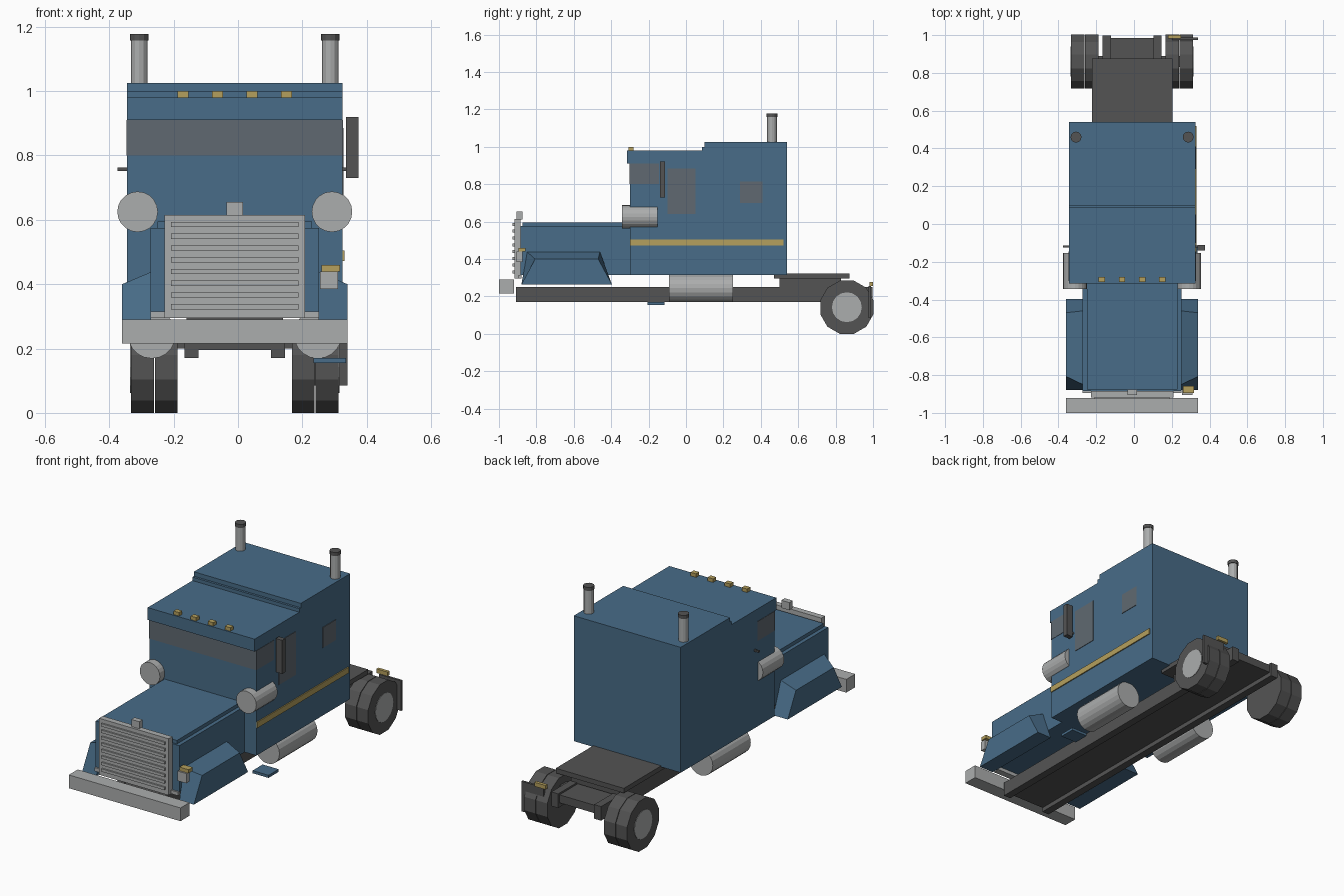
import bpy, bmesh, math
from mathutils import Matrix, Vector

if "Cube" in bpy.data.objects:
    bpy.data.objects.remove(bpy.data.objects["Cube"])

MID = -0.01  # centre line of the truck body


def material(name, *rgb):
    mat = bpy.data.materials.new(name)
    mat.use_nodes = True
    mat.diffuse_color = (*rgb, 1)
    shader = next(n for n in mat.node_tree.nodes if n.type == "BSDF_PRINCIPLED")
    shader.inputs["Base Color"].default_value = (*rgb, 1)
    return mat


blue = material("blue paint", .065, .15, .246)
chrome = material("light metal", .41, .42, .42)
dark = material("dark grey", .088, .088, .088)
amber = material("amber", .46, .35, .11)
glass = material("window grey", .117, .141, .165)


def finish(bm, name, mat):
    bmesh.ops.recalc_face_normals(bm, faces=bm.faces)
    mesh = bpy.data.meshes.new(name)
    bm.to_mesh(mesh)
    bm.free()
    mesh.materials.append(mat)
    obj = bpy.data.objects.new(name, mesh)
    bpy.context.collection.objects.link(obj)
    return obj


def box(name, mat, x, y, z):
    """Axis-aligned box from its x, y and z ranges."""
    bm = bmesh.new()
    bmesh.ops.create_cube(bm, size=1)
    for v in bm.verts:
        v.co = Vector(r[0] + (t + .5) * (r[1] - r[0]) for r, t in zip((x, y, z), v.co))
    return finish(bm, name, mat)


def wide(half):
    """Range across the body, centred on its middle line."""
    return (MID - half, MID + half)


def sided(side, inner, outer):
    return tuple(sorted((MID + side * inner, MID + side * outer)))


def cylinder(name, mat, centre, radius, length, axis, sides, turn=0.0):
    bm = bmesh.new()
    bmesh.ops.create_cone(bm, cap_ends=True, segments=sides, radius1=radius,
                          radius2=radius, depth=length)
    spin = Matrix.Rotation(turn, 4, "Z")
    tilt = {"x": Matrix.Rotation(math.pi / 2, 4, "Y"),
            "y": Matrix.Rotation(math.pi / 2, 4, "X"),
            "z": Matrix.Identity(4)}[axis]
    bm.transform(Matrix.Translation(centre) @ tilt @ spin)
    return finish(bm, name, mat)


def fender(name, side):
    """Trapezoid fender whose top slopes down towards the outside."""
    bm = bmesh.new()
    inner = [(-.88, .263), (-.85, .438), (-.46, .438), (-.396, .263)]
    outer = [(-.88, .263), (-.807, .4), (-.47, .4), (-.396, .263)]
    rings = [[bm.verts.new((MID + side * reach, y, z)) for y, z in ring]
             for reach, ring in ((.26, inner), (.35, outer))]
    for ring in rings:
        bm.faces.new(ring)
    for i in range(len(inner)):
        j = (i + 1) % len(inner)
        bm.faces.new((rings[0][i], rings[0][j], rings[1][j], rings[1][i]))
    return finish(bm, name, blue)


# Cab and sleeper
box("cab_body", blue, wide(.335), (-.3, .54), (.315, .97))
box("cab_roof_visor", blue, wide(.335), (-.315, .1), (.91, .98))
box("sleeper_roof_ledge", blue, wide(.335), (.085, .54), (.96, 1.0))
box("sleeper_roof", blue, wide(.335), (.098, .54), (.98, 1.025))

# Wraparound windscreen and side windows
box("windscreen_front", glass, wide(.337), (-.303, -.298), (.8, .91))
for side, label in ((1, "left"), (-1, "right")):
    box(f"windscreen_{label}", glass, sided(side, .333, .337), (-.3, -.145), (.8, .91))
box("door_window", glass, sided(1, .333, .338), (-.1, .05), (.64, .885))
box("sleeper_window", glass, sided(1, .333, .338), (.29, .41), (.7, .815))
box("side_stripe", amber, sided(1, .333, .341), (-.3, .52), (.472, .505))

# Mirror and mirror arms
box("side_mirror", dark, (.335, .375), (-.14, -.112), (.73, .92))
box("mirror_arm_left", dark, (.32, .345), (-.125, -.115), (.752, .762))
box("mirror_arm_right", dark, (-.375, -.34), (-.125, -.115), (.752, .762))

# Roof marker lights
for i in range(4):
    x = MID + (i - 1.5) * .107
    box(f"roof_light_{i}", amber, (x - .017, x + .017), (-.308, -.28), (.978, 1.0))

# Hood
box("hood", blue, wide(.262), (-.885, -.3), (.315, .575))
box("hood_top", blue, wide(.24), (-.875, -.3), (.57, .595))

# Grille with slats, ornament and bumper
box("grille", chrome, wide(.218), (-.918, -.885), (.295, .615))
for i in range(8):
    z = .33 + i * .0365
    box(f"grille_slat_{i}", chrome, wide(.198), (-.927, -.915), (z - .008, z + .008))
box("hood_ornament", chrome, wide(.025), (-.905, -.875), (.612, .655))
box("grille_sill", chrome, wide(.262), (-.895, -.88), (.295, .315))
box("bumper", chrome, wide(.35), (-1, -.92), (.215, .29))

# Headlamp with indicator
box("headlamp", chrome, (.255, .31), (-.905, -.875), (.385, .44))
box("indicator", amber, (.26, .317), (-.895, -.858), (.44, .46))

# Parts repeated on both sides
for side, label in ((1, "left"), (-1, "right")):
    fender(f"fender_{label}", side)
    cylinder(f"air_cleaner_{label}", chrome, (MID + side * .302, -.248, .625),
             .063, .19, "y", 20)
    cylinder(f"fuel_tank_{label}", chrome, (MID + side * .258, .08, .244),
             .075, .34, "y", 20)
    cylinder(f"exhaust_stack_{label}", chrome, (MID + side * .297, .46, 1.09),
             .026, .15, "z", 12)
    cylinder(f"exhaust_cap_{label}", dark, (MID + side * .297, .46, 1.168),
             .029, .02, "z", 12)
    box(f"frame_rail_{label}", dark, sided(side, .113, .156), (-.91, .997), (.17, .25))
    for pos, reach in (("inner", .213), ("outer", .287)):
        cylinder(f"tyre_{pos}_{label}", dark, (MID + side * reach, .86, .142),
                 .147, .071, "x", 12, math.pi / 12)
    cylinder(f"wheel_hub_{label}", chrome, (MID + side * .322, .86, .142),
             .08, .006, "x", 16)

# Chassis and coupling plate
box("chassis_plate", dark, wide(.115), (-.91, .985), (.195, .24))
box("rear_axle", dark, wide(.25), (.83, .89), (.2, .24))
box("coupling_base", dark, wide(.15), (.5, .83), (.245, .297))
box("coupling_plate", dark, wide(.213), (.47, .875), (.295, .322))

# Step, mud flap and tail light
box("cab_step", blue, (.235, .335), (-.205, -.115), (.155, .17))
box("mud_flap", dark, (.2, .34), (.975, .988), (.085, .255))
box("tail_light", amber, (.18, .25), (.982, 1.0), (.255, .278))
